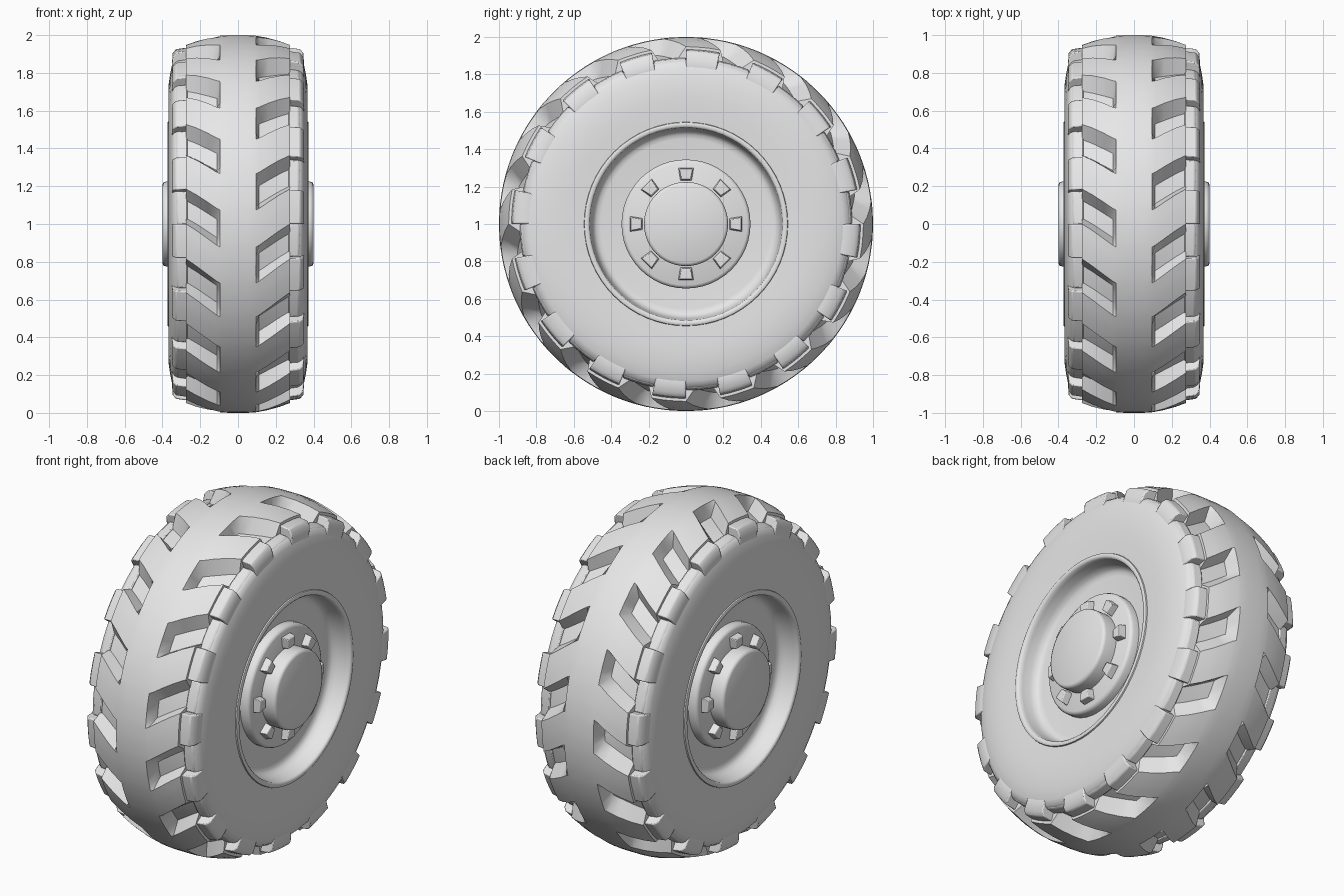
import bpy, bmesh
from math import sin, cos, pi, radians

if "Cube" in bpy.data.objects:
    bpy.data.objects.remove(bpy.data.objects["Cube"])

PERIODS = 16
PITCH = 2 * pi / PERIODS

grey = bpy.data.materials.new("light_grey")
grey.use_nodes = True
grey.diffuse_color = (0.8, 0.8, 0.8, 1)
grey.node_tree.nodes["Principled BSDF"].inputs["Base Color"].default_value = (0.8, 0.8, 0.8, 1)


def polar(x, r, a):
    """Point around the axle; angle runs from the front upward."""
    return (x, -r * cos(a), 1 + r * sin(a))


def finish(name, bm, angle=35, bevel=0):
    bmesh.ops.recalc_face_normals(bm, faces=bm.faces)
    mesh = bpy.data.meshes.new(name)
    bm.to_mesh(mesh)
    bm.free()
    mesh.materials.append(grey)
    obj = bpy.data.objects.new(name, mesh)
    bpy.context.collection.objects.link(obj)
    bpy.ops.object.select_all(action='DESELECT')
    obj.select_set(True)
    bpy.context.view_layer.objects.active = obj
    if bevel:
        mod = obj.modifiers.new("soft_edges", 'BEVEL')
        mod.width = bevel
        mod.segments = 2
        mod.limit_method = 'ANGLE'
        mod.angle_limit = radians(40)
    bpy.ops.object.shade_smooth_by_angle(angle=radians(angle))


def skin(bm, rows):
    """Join consecutive rows of points with quads, all the way round."""
    rows = [[bm.verts.new(p) for p in row] for row in rows]
    for a, b in zip(rows, rows[1:] + rows[:1]):
        for j in range(len(a) - 1):
            bm.faces.new((a[j], a[j + 1], b[j + 1], b[j]))


def lathe(name, profile, segments=64, angle=35):
    """Revolve an (x, radius) profile; a zero radius closes the centre."""
    bm = bmesh.new()
    skin(bm, [[polar(x, r, 2 * pi * i / segments) for x, r in profile]
              for i in range(segments)])
    bmesh.ops.remove_doubles(bm, verts=bm.verts, dist=1e-5)
    finish(name, bm, angle)


def sector(bm, profile, start, end, steps):
    """Solid arc segment with a closed (x, radius) profile."""
    rings = []
    for i in range(steps + 1):
        a = start + (end - start) * i / steps
        rings.append([bm.verts.new(polar(x, r, a)) for x, r in profile])
    n = len(profile)
    for a, b in zip(rings, rings[1:]):
        for j in range(n):
            k = (j + 1) % n
            bm.faces.new((a[j], a[k], b[k], b[j]))
    bm.faces.new(rings[0])
    bm.faces.new(rings[-1])


# Tread: crowned band with slanted pockets, staggered between the two sides
half_columns = [(0.05, 1.0), (0.095, 0.997), (0.112, 0.994), (0.16, 0.985),
                (0.22, 0.968), (0.275, 0.948)]
columns = [(-x, r) for x, r in reversed(half_columns)] + half_columns
steps = [0, 0.09, 0.25, 0.36, 0.5, 0.59, 0.75, 0.86]


def tread_radius(x, r, u):
    local = u if x < 0 else (u + 0.5) % 1
    if abs(x) > 0.11 and 0.05 < local < 0.4:
        return 0.915 - 0.22 * (abs(x) - 0.11)
    return r


bm = bmesh.new()
rows = []
for p in range(PERIODS):
    for u in steps:
        row = []
        for x, r in columns:
            slant = max(0, min(1, (abs(x) - 0.1) / 0.17))
            a = (p + u) * PITCH - radians(7) * (1 - slant)
            row.append(polar(x, tread_radius(x, r, u), a))
        a = (p + u) * PITCH
        rows.append([polar(-0.275, 0.8, a)] + row + [polar(0.275, 0.8, a)])
skin(bm, rows)
finish("tread", bm, 50)

for side, label in ((1, "left"), (-1, "right")):
    # Shoulder blocks: tall beside the ribs, low beside the pockets
    bm = bmesh.new()
    for k in range(2 * PERIODS):
        low = (k % 2 == 0) == (side < 0)
        top, out = (0.89, 0.342) if low else (0.934, 0.35)
        profile = [(0.268, 0.78), (0.268, top), (out - 0.022, top - 0.008),
                   (out - 0.004, top - 0.03), (out, 0.84), (0.34, 0.78)]
        start = k * PITCH / 2
        sector(bm, [(side * x, r) for x, r in profile],
               start + 0.001, start + PITCH / 2 - 0.001, 3)
    finish(label + "_shoulder_blocks", bm, 40, 0.006)

    # Sidewall, flush with the tall blocks
    wall = [(0.27, 0.882), (0.318, 0.88), (0.337, 0.868), (0.35, 0.84),
            (0.36, 0.79), (0.367, 0.74), (0.369, 0.68), (0.368, 0.62), (0.364, 0.545)]
    lathe(label + "_sidewall", [(side * x, r) for x, r in wall])

    # Rim: lip, steep bowl and flat disc
    rim = [(0.355, 0.546), (0.371, 0.543), (0.374, 0.537), (0.374, 0.523),
           (0.366, 0.515), (0.345, 0.512), (0.30, 0.505), (0.272, 0.494),
           (0.259, 0.478), (0.255, 0.455), (0.255, 0)]
    lathe(label + "_rim", [(side * x, r) for x, r in rim], 64, 50)

    # Hub ring
    ring = [(0.25, 0.345), (0.292, 0.345), (0.305, 0.339), (0.311, 0.327), (0.311, 0)]
    lathe(label + "_hub_ring", [(side * x, r) for x, r in ring], 48, 50)

    # Hub cap
    cap = [(0.3, 0.225), (0.38, 0.225), (0.394, 0.221), (0.4, 0.208), (0.4, 0)]
    lathe(label + "_hub_cap", [(side * x, r) for x, r in cap], 48, 50)

    # Wheel nuts: tapered wedges
    bm = bmesh.new()
    for k in range(8):
        a = k * pi / 4
        rings = []
        for x, grow in ((0.3, 0.008), (0.35, 0)):
            rings.append([bm.verts.new(polar(side * x, r, a + s * w / r))
                          for r, w, s in ((0.241 - grow, 0.024 + grow, -1),
                                          (0.241 - grow, 0.024 + grow, 1),
                                          (0.297 + grow, 0.035 + grow, 1),
                                          (0.297 + grow, 0.035 + grow, -1))])
        base, tip = rings
        for j in range(4):
            m = (j + 1) % 4
            bm.faces.new((base[j], base[m], tip[m], tip[j]))
        bm.faces.new(tip)
        bm.faces.new(base)
    finish(label + "_wheel_nuts", bm, 30, 0.004)
